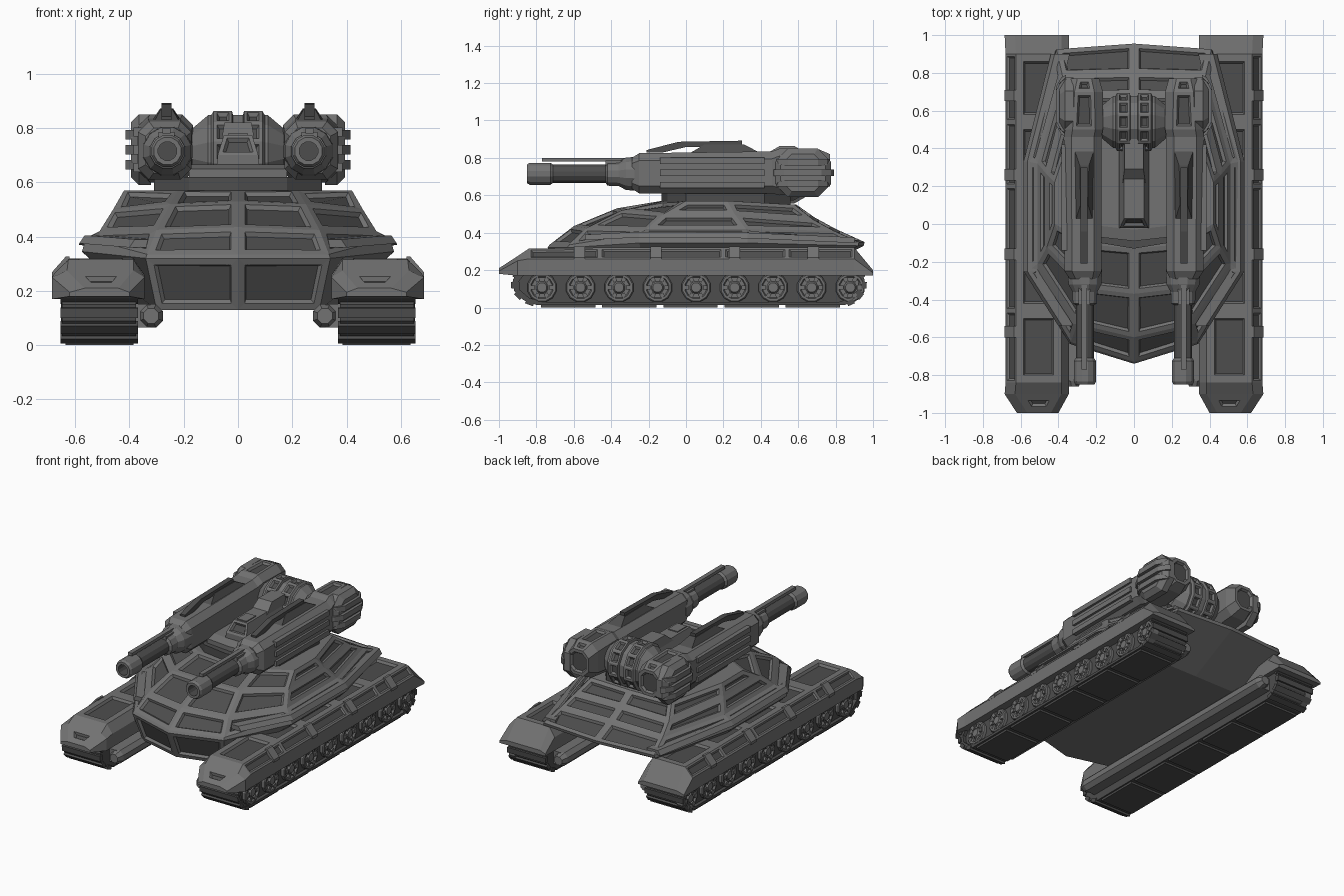
import bpy, bmesh, math
from mathutils import Matrix, Euler

if "Cube" in bpy.data.objects:
    bpy.data.objects.remove(bpy.data.objects["Cube"])

MATS = []
for label, g in (("armour_grey", .17), ("dark_grey", .075)):
    m = bpy.data.materials.new(label)
    m.diffuse_color = (g, g, g, 1)
    m.use_nodes = True
    m.node_tree.nodes["Principled BSDF"].inputs["Base Color"].default_value = m.diffuse_color
    MATS.append(m)


def finish(bm, name, mirror=True, dark=False):
    me = bpy.data.meshes.new(name)
    bm.to_mesh(me)
    bm.free()
    for m in (MATS[::-1] if dark else MATS):
        me.materials.append(m)
    ob = bpy.data.objects.new(name, me)
    bpy.context.collection.objects.link(ob)
    if mirror:
        ob.modifiers.new("mirror", 'MIRROR')
    return ob


def loft(bm, rings, closed=True, cap=True):
    vs = [[bm.verts.new(p) for p in r] for r in rings]
    n = len(rings[0])
    faces = []
    for a, b in zip(vs, vs[1:]):
        for i in range(n if closed else n - 1):
            j = (i + 1) % n
            faces.append(bm.faces.new((a[i], a[j], b[j], b[i])))
    if cap:
        faces += [bm.faces.new(vs[0]), bm.faces.new(vs[-1])]
    bmesh.ops.recalc_face_normals(bm, faces=faces)
    bm.normal_update()
    return faces


def panel(bm, faces, rim, depth=0.014):
    # bevelled darker recess inside every given face
    bmesh.ops.inset_individual(bm, faces=faces, thickness=rim, use_even_offset=True)
    bmesh.ops.inset_individual(bm, faces=faces, thickness=0.009, depth=-depth, use_even_offset=True)
    for f in faces:
        f.material_index = 1


def box(bm, c, s, rx=0):
    m = Matrix.Translation(c) @ Euler((rx, 0, 0)).to_matrix().to_4x4() @ Matrix.Diagonal((*s, 1))
    bmesh.ops.create_cube(bm, size=1, matrix=m)


def lathe(bm, prof, c, axis, n=12):
    # prof: (position along axis, radius); c: two centre coordinates
    rings = []
    for t, r in prof:
        ring = []
        for k in range(n):
            a = 2 * math.pi * (k + 0.5) / n
            u, v = c[0] + r * math.cos(a), c[1] + r * math.sin(a)
            ring.append((t, u, v) if axis == 'X' else (u, t, v))
        rings.append(ring)
    return loft(bm, rings)


# Hull: half rings from front centre round to rear centre
rings = [
    [(0, -.66, .13), (.3, -.58, .13), (.35, -.2, .13), (.35, .3, .13), (.33, .6, .15), (0, .6, .15)],
    [(0, -.74, .32), (.34, -.635, .32), (.575, -.25, .345), (.575, .33, .345), (.415, .92, .33), (0, .95, .33)],
    [(0, -.73, .335), (.335, -.625, .335), (.56, -.25, .395), (.56, .33, .395), (.41, .925, .35), (0, .955, .35)],
    [(0, -.60, .435), (.30, -.53, .425), (.51, -.21, .42), (.51, .32, .42), (.38, .79, .41), (0, .80, .42)],
    [(0, -.37, .53), (.25, -.34, .52), (.46, -.12, .50), (.46, .26, .50), (.35, .68, .47), (0, .69, .48)],
    [(0, -.13, .57), (.22, -.11, .57), (.42, .0, .57), (.42, .22, .57), (.30, .58, .55), (0, .59, .55)],
]
bm = bmesh.new()
f = loft(bm, rings, closed=False)
panel(bm, [f[0]] + f[10:25], .026, .016)
finish(bm, "hull")

# Thin side ledge plate
bm = bmesh.new()
loft(bm, [[(x - .1, y, z), (x, y, z), (x - .02, y, z + .03), (x - .1, y, z + .03)] for x, y, z in
          [(.40, -.54, .36), (.585, -.25, .375), (.585, .33, .37), (.44, .90, .345)]])
finish(bm, "hull_ledge")

# Track covers
bm = bmesh.new()
stations = [(-1, .40, .62, .18, .195, .21), (-.9, .345, .685, .17, .25, .275), (-.84, .345, .68, .17, .26, .315)]
stations += [(y, .345, .68, .17, .26, .32) for y in (-.46, -.16, .2, .54, .9)]
stations += [(1, .345, .685, .17, .185, .20)]
f = loft(bm, [[(a, y, b), (a, y, s), (a + .04, y, t), (o - .055, y, t), (o, y, s), (o, y, b)]
              for y, a, o, b, s, t in stations])
panel(bm, [f[2]] + [f[6 * k + 2] for k in range(2, 7)], .04, .016)
panel(bm, [f[6 * k + 3] for k in range(2, 7)], .012, .008)
# Sloped clamps along the outer edge
for y in (-.57, -.16, .26, .68):
    loft(bm, [[(.62, y + s, .30), (.62, y + s, .326), (.635, y + s, .326), (.686, y + s, .268),
               (.686, y + s, .25)] for s in (-.03, .03)])
finish(bm, "track_cover")

# Track belts with recessed sides
prof = [(-.8, .014), (-.87, .04), (-.92, .09), (-.925, .15), (-.89, .2),
        (.92, .2), (.955, .15), (.95, .09), (.91, .04), (.85, .014)]
inner = [(.015 + (y - .015) * .965, .107 + (z - .107) * .82) for y, z in prof]
bm = bmesh.new()
loft(bm, [[(x, y, z) for y, z in p] for x, p in
          ((.375, prof), (.648, prof), (.648, inner), (.625, inner))])
# Ground pads and end cleats
for k in range(5):
    box(bm, (.51, -.63 + k * .327, .01), (.25, .29, .02))
for seg in (prof[:5], prof[5:]):
    for a, b in zip(seg, seg[1:]):
        d = math.atan2(b[1] - a[1], b[0] - a[0])
        L = math.dist(a, b)
        box(bm, (.511, (a[0] + b[0]) / 2, (a[1] + b[1]) / 2), (.285, L * .6, .026), d)
finish(bm, "track_belt", dark=True)

# Road wheels with raised hub and notched rim
bm = bmesh.new()
for k in range(9):
    y = -.77 + k * .206
    lathe(bm, [(.60, .08), (.645, .08), (.65, .074), (.65, .062), (.638, .056),
               (.638, .034), (.652, .026)], (y, .107), 'X', 12)
    for j in range(6):
        a = j * math.pi / 3
        box(bm, (.642, y + .048 * math.cos(a), .107 + .048 * math.sin(a)), (.02, .022, .022), a)
finish(bm, "road_wheels")

# Inner track beam
bm = bmesh.new()
lathe(bm, [(-.86, .03), (-.82, .047), (.86, .047), (.9, .03)], (.32, .108), 'Y', 8)
box(bm, (.352, .02, .108), (.06, 1.7, .086))
finish(bm, "track_beam")

# Turret ring
bm = bmesh.new()
base = [(0, -.13), (.18, -.10), (.31, 0), (.31, .42), (.2, .56), (0, .56)]
loft(bm, [[(x, y, z) for x, y in base] for z in (.55, .62)], closed=False)
finish(bm, "turret_ring", dark=True)

# Low turret deck between the pods
bm = bmesh.new()
loft(bm, [[(0, y0, z), (.18, y0 + .02, z), (.18, .52, z), (0, .52, z)] for y0, z in
          ((-.09, .6), (-.09, .65), (-.03, .665))], closed=False)
finish(bm, "turret_deck")

# Hatch and stepped neck leading to the rear drum
bm = bmesh.new()
f = loft(bm, [[(sx * w, y0 if sy < 0 else y1, z) for sx, sy in ((-1, -1), (1, -1), (1, 1), (-1, 1))]
              for w, y0, y1, z in ((.08, -.02, .42, .65), (.075, -.02, .42, .70), (.052, .03, .40, .775))])
panel(bm, [f[4]], .015)
loft(bm, [[(sx * w, y0 if sy < 0 else .45, z) for sx, sy in ((-1, -1), (1, -1), (1, 1), (-1, 1))]
          for w, y0, z in ((.06, .22, .76), (.05, .29, .82))])
box(bm, (0, .09, .775), (.07, .10, .012))
finish(bm, "turret_hatch", False)

# Rear centre drum: two raised bands with windows
bm = bmesh.new()
lathe(bm, [(-.17, .09), (-.11, .142), (.11, .142), (.17, .09)], (.54, .71), 'X', 12)
for s in (-1, 1):
    f = lathe(bm, [(s * .018, .14), (s * .022, .158), (s * .09, .158), (s * .10, .14)], (.54, .71), 'X', 12)
    panel(bm, f[12:24], .012, .014)
finish(bm, "rear_drum", False)


# Gun pods
def section(y, x0, x1, z0, z1, c):
    return [(x0 + c, y, z0), (x1 - c, y, z0), (x1, y, z0 + c), (x1, y, z1 - c),
            (x1 - c, y, z1), (x0 + c, y, z1), (x0, y, z1 - c), (x0, y, z0 + c)]


bm = bmesh.new()
f = loft(bm, [section(*s) for s in (
    (-.29, .19, .34, .635, .80, .03), (-.25, .172, .368, .61, .825, .04), (.46, .172, .372, .61, .835, .04),
    (.50, .165, .365, .60, .85, .04), (.70, .165, .36, .62, .85, .045), (.77, .185, .34, .65, .82, .04))])
panel(bm, [f[28], f[36], f[-1]], .02)
for z in (.655, .72, .785):
    box(bm, (.37, .14, z), (.03, .56, .034))
finish(bm, "gun_pod")

# Slatted bulge on the outer rear of each pod
bm = bmesh.new()
loft(bm, [[(x, p[1], p[2]) for p in [(0, q[0], q[2]) for q in section(0, .475 + e, .775 - e, .59 + e, .85 - e, c)]]
          for x, e, c in ((.32, .0, .07), (.365, .0, .07), (.395, .03, .06))])
for z, h in ((.665, .10), (.72, .12), (.775, .10)):
    loft(bm, [[(x, .625 + sy * w, z + sz * .018) for sy, sz in ((-1, -1), (1, -1), (1, 1), (-1, 1))]
              for x, w in ((.36, h + .045), (.385, h + .03), (.414, h - .02))])
finish(bm, "pod_bulge")

# Barrels with collar, muzzle and bore
bm = bmesh.new()
f = lathe(bm, [(-.24, .095), (-.32, .09), (-.36, .068), (-.42, .066), (-.43, .05), (-.71, .05), (-.725, .061),
               (-.835, .061), (-.85, .052), (-.85, .035), (-.74, .035)], (.26, .715), 'Y', 12)
for g in f[48:60] + f[108:120] + [f[-1]]:
    g.material_index = 1
box(bm, (.263, -.52, .79), (.03, .5, .02))
box(bm, (.263, -.36, .77), (.06, .14, .03))
finish(bm, "gun_barrel")

# Roof fin on each pod
bm = bmesh.new()
fin = [(-.21, .83), (-.21, .842), (-.04, .886), (.30, .892), (.30, .862), (.0, .858), (-.12, .83)]
loft(bm, [[(x, y, z) for y, z in fin] for x in (.245, .282)])
loft(bm, [[(.263 - w, a, z), (.263 + w, a, z), (.263 + w * 1.2, b, z), (.263 - w * 1.2, b, z)]
          for w, a, b, z in ((.046, .02, .40, .825), (.02, .10, .31, .872))])
finish(bm, "pod_fin", dark=True)
